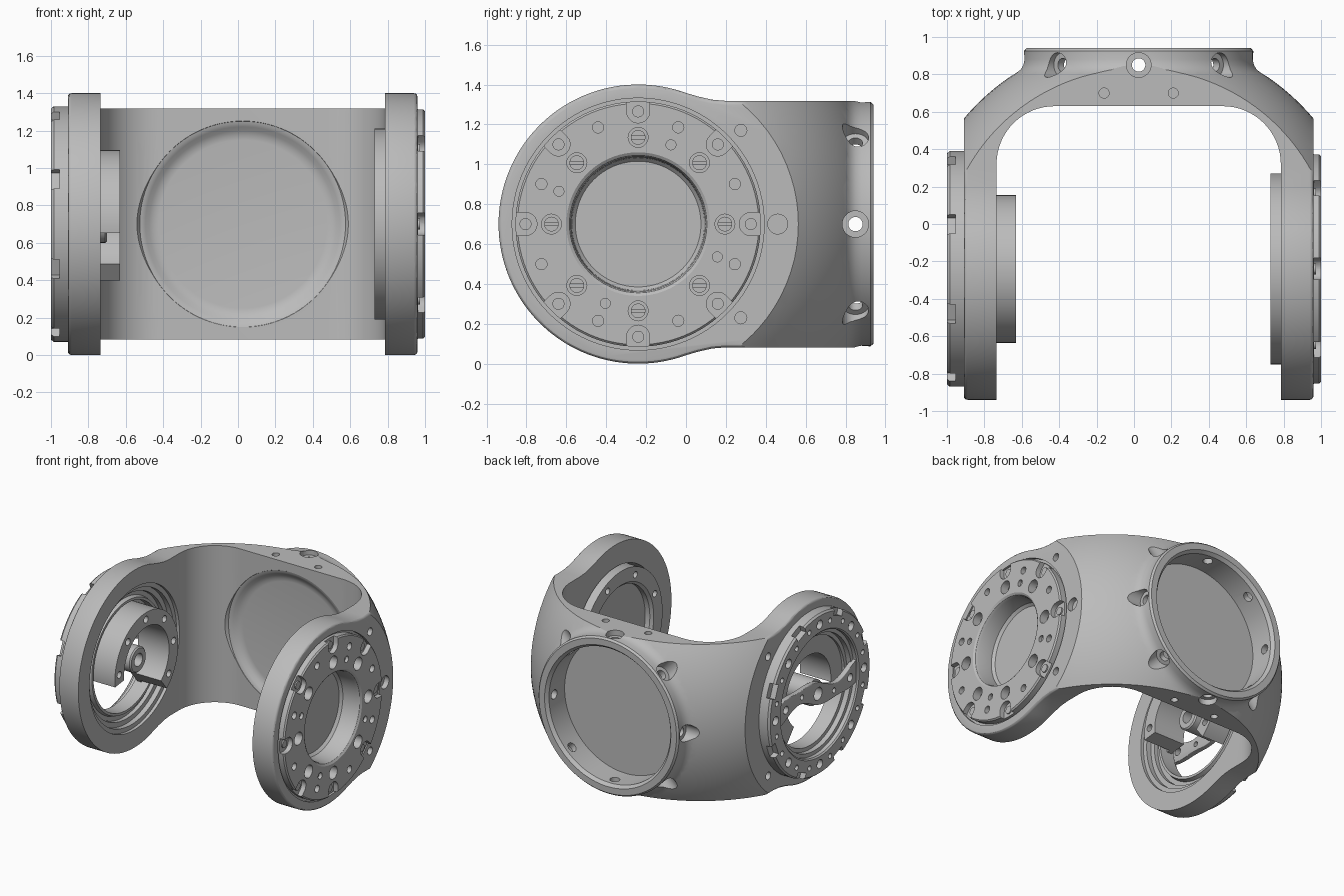
import bpy, bmesh, math
from mathutils import Vector, Matrix

if "Cube" in bpy.data.objects:
    bpy.data.objects.remove(bpy.data.objects["Cube"])

grey = bpy.data.materials.new("cast_grey")
grey.use_nodes = True
grey.diffuse_color = (0.5, 0.5, 0.5, 1)
grey.node_tree.nodes["Principled BSDF"].inputs["Base Color"].default_value = (0.5, 0.5, 0.5, 1)

CX, CY, CZ = 0.025, -0.24, 0.70      # middle of the yoke, pivot axis of the ears


def place(axis, u, v, a):
    return {"x": (a, u, v), "y": (u, a, v), "z": (u, v, a)}[axis]


def finish(name, bm):
    bmesh.ops.recalc_face_normals(bm, faces=bm.faces[:])
    mesh = bpy.data.meshes.new(name)
    bm.to_mesh(mesh)
    bm.free()
    ob = bpy.data.objects.new(name, mesh)
    bpy.context.collection.objects.link(ob)
    mesh.materials.append(grey)
    return ob


def add_prism(bm, pts, axis, a, b):
    low = [bm.verts.new(place(axis, u, v, a)) for u, v in pts]
    high = [bm.verts.new(place(axis, u, v, b)) for u, v in pts]
    caps = [bm.faces.new(low), bm.faces.new(high)]
    for i in range(len(pts)):
        j = (i + 1) % len(pts)
        bm.faces.new((low[i], low[j], high[j], high[i]))
    return [e for f in caps for e in f.edges]


def arc(cu, cv, r, start, end, n):
    angles = [math.radians(start + (end - start) * i / n) for i in range(n + 1)]
    return [(cu + r * math.cos(t), cv + r * math.sin(t)) for t in angles]


def prism(name, pts, axis, a, b, bevel=0):
    bm = bmesh.new()
    rims = add_prism(bm, pts, axis, a, b)
    if bevel:
        bmesh.ops.recalc_face_normals(bm, faces=bm.faces[:])
        bmesh.ops.bevel(bm, geom=rims, offset=bevel, segments=3, profile=0.5, affect="EDGES")
    return finish(name, bm)


def add_rod(bm, p, q, r, n=20):
    p, q = Vector(p), Vector(q)
    turn = (q - p).to_track_quat("Z", "Y").to_matrix().to_4x4()
    bmesh.ops.create_cone(bm, cap_ends=True, segments=n, radius1=r, radius2=r,
                          depth=(q - p).length, matrix=Matrix.Translation((p + q) / 2) @ turn)


def add_box(bm, centre, size, tilt=0):
    m = (Matrix.Translation(centre) @ Matrix.Rotation(tilt, 4, "X")
         @ Matrix.Diagonal((*size, 1)))
    bmesh.ops.create_cube(bm, size=1, matrix=m)


def lathe(name, profile, axis, cu, cv, closed=False, n=96):
    """Turn (radius, position) points around an axis."""
    bm = bmesh.new()
    verts = [bm.verts.new(place(axis, cu + r, cv, a)) for r, a in profile]
    pairs = list(zip(verts, verts[1:])) + ([(verts[-1], verts[0])] if closed else [])
    edges = [bm.edges.new(p) for p in pairs]
    bmesh.ops.spin(bm, geom=verts + edges, cent=place(axis, cu, cv, 0),
                   axis=place(axis, 0, 0, 1), angle=math.tau, steps=n)
    bmesh.ops.remove_doubles(bm, verts=bm.verts[:], dist=0.0005)
    return finish(name, bm)


def boolean(ob, tool, op="DIFFERENCE"):
    mod = ob.modifiers.new("cut", "BOOLEAN")
    mod.operation, mod.object, mod.solver = op, tool, "EXACT"
    bpy.context.view_layer.objects.active = ob
    bpy.ops.object.modifier_apply(modifier=mod.name)
    bpy.data.objects.remove(tool)


def polar(r, deg):
    t = math.radians(deg)
    return CY + r * math.cos(t), CZ + r * math.sin(t)


# Yoke: a ball with a flared rear collar, trimmed to the ear silhouette
bm = bmesh.new()
bmesh.ops.create_uvsphere(bm, u_segments=128, v_segments=64, radius=1.22,
                          matrix=Matrix.Translation((CX, -0.22, CZ)))
yoke = finish("yoke", bm)
boolean(yoke, lathe("collar", [(0, 0.6), (0.66, 0.6), (0.66, 0.805), (0.635, 0.825),
                               (0.62, 0.85), (0.613, 0.88), (0.613, 0.925), (0.6, 0.94),
                               (0, 0.94)], "y", CX, CZ), "UNION")
side = arc(CY, CZ, 0.70, 70, 290, 80)
blend = [(0.06, 0.64), (0.13, 0.624), (0.2, 0.618), (0.99, 0.618)]
side += [(y, CZ - h) for y, h in blend] + [(y, CZ + h) for y, h in reversed(blend)]
boolean(yoke, prism("silhouette", side, "x", -0.91, 0.96, bevel=0.02), "INTERSECT")

# Hollow between the ears, rear pocket, and the shallow dish on the inner wall
inner = arc(0.475, 0.32, 0.31, 0, 90, 16) + arc(-0.425, 0.32, 0.31, 90, 180, 16)
boolean(yoke, prism("gap", inner + [(-0.735, -1.2), (0.785, -1.2)], "z", -0.2, 1.6))
boolean(yoke, lathe("pocket", [(0, 0.72), (0.53, 0.72), (0.53, 0.915), (0.555, 0.945),
                               (0.555, 1.3), (0, 1.3)], "y", CX, CZ))
boolean(yoke, lathe("dish", [(0, 0.675), (0.45, 0.675), (0.475, 0.672), (0.50, 0.66),
                             (0.52, 0.645), (0.535, 0.636), (0.55, 0.632), (0.57, 0.6),
                             (0, 0.6)], "y", CX, CZ))

# Stepped ear bores
boolean(yoke, lathe("left_bore", [(0, 0.7), (0.525, 0.7), (0.525, 0.94), (0.632, 0.94),
                                  (0.632, 1.1), (0, 1.1)], "x", CY, CZ))
boolean(yoke, lathe("right_bore", [(0, -0.7), (0.56, -0.7), (0.56, -0.76), (0.525, -0.76),
                                   (0.525, -0.80), (0.487, -0.80), (0.487, -1.1), (0, -1.1)],
                    "x", CY, CZ))

# Radial collar screw holes with counterbores, edge holes and ear holes
holes, bores = bmesh.new(), bmesh.new()
for k in range(8):
    t = math.radians(45 * k)
    ray = Vector((math.cos(t), 0, math.sin(t)))
    base = Vector((CX, 0.85, CZ))
    add_rod(holes, base + ray * 0.45, base + ray * 0.70, 0.036)
    add_rod(bores, base + ray * 0.575, base + ray * 0.85, 0.066, 28)
for x in (-0.16, 0.21):
    for z in (CZ - 0.618, CZ + 0.618):
        add_rod(holes, (x, 0.70, z - 0.07), (x, 0.70, z + 0.07), 0.027)
for z in (CZ - 0.47, CZ + 0.47):
    for x in (0.96, -0.91):
        add_rod(holes, (x - 0.06, 0.275, z), (x + 0.06, 0.275, z), 0.03)
add_rod(holes, (0.92, 0.46, CZ), (1.1, 0.46, CZ), 0.05)
boolean(yoke, finish("holes", holes))
boolean(yoke, finish("counterbores", bores))

# Closed flange on the left ear
flange = lathe("left_flange", [(0, 0.83), (0.315, 0.83), (0.333, 0.85), (0.337, 0.97), (0.345, 0.99),
                               (0.36, 1.0), (0.605, 1.0), (0.615, 0.99), (0.615, 0.935),
                               (0.51, 0.935), (0.51, 0.73), (0.40, 0.73), (0.38, 0.75),
                               (0.38, 0.79), (0, 0.79)], "x", CY, CZ)
bm = bmesh.new()
for k in range(8):
    a = 45 * k
    y, z = polar(0.435, a)
    add_rod(bm, (0.90, y, z), (1.1, y, z), 0.05)
    notch = arc(*polar(0.565, a), 0.058, a + 90, a + 270, 10)
    notch += arc(*polar(0.70, a), 0.058, a + 270, a + 450, 1)
    add_prism(bm, notch, "x", 0.962, 1.1)
    y, z = polar(0.525, a + 22.5)
    add_rod(bm, (0.96, y, z), (1.1, y, z), 0.028)
    y, z = polar(0.45, a + 22.5)
    add_rod(bm, (0.6, y, z), (0.76, y, z), 0.025)
for k in range(4):
    y, z = polar(0.43, 67.5 + 90 * k)
    add_rod(bm, (0.975, y, z), (1.1, y, z), 0.025)
boolean(flange, finish("flange_cuts", bm))

# Slotted screws and edge screws on the closed flange
bm, cut = bmesh.new(), bmesh.new()
for k in range(8):
    y, z = polar(0.435, 45 * k)
    add_rod(bm, (0.88, y, z), (0.945, y, z), 0.037)
    add_box(cut, (0.945, y, z), (0.03, 0.09, 0.014))
    y, z = polar(0.565, 45 * k)
    add_rod(bm, (0.94, y, z), (0.972, y, z), 0.03)
screws = finish("flange_screws", bm)
boolean(screws, finish("slots", cut))

# Open bearing ring on the right ear
ring = lathe("right_bearing_ring", [(0.63, -0.90), (0.63, -0.985), (0.618, -1.0), (0.49, -1.0),
                                    (0.48, -0.99), (0.48, -0.96), (0.45, -0.96), (0.45, -0.92),
                                    (0.42, -0.92), (0.42, -0.80), (0.44, -0.80), (0.45, -0.83),
                                    (0.485, -0.83), (0.485, -0.90)], "x", CY, CZ, closed=True)
bm = bmesh.new()
for k in range(8):
    a = 45 * k + 22.5
    y, z = polar(0.625, a)
    add_box(bm, (-1.005, y, z), (0.1, 0.09, 0.11), math.radians(a))
    for d in (-22.5, -9, 9):
        y, z = polar(0.55, a + d)
        add_rod(bm, (-1.1, y, z), (-0.96, y, z), 0.035 if d == -22.5 else 0.02)
boolean(ring, finish("ring_cuts", bm))

# Part-circle hub wall inside the bearing, on a thin web
hub = lathe("hub_wall", [(0.395, -0.63), (0.28, -0.63), (0.28, -0.90), (0.43, -0.90),
                         (0.43, -0.86), (0.395, -0.86)], "x", CY, CZ, closed=True)
boolean(hub, prism("hub_gap", [(CY, CZ)] + arc(CY, CZ, 0.7, 187, 310, 8), "x", -1.1, -0.5))
bm = bmesh.new()
for k in range(6):
    y, z = polar(0.34, -35 + 42 * k)
    add_rod(bm, (-0.7, y, z), (-0.5, y, z), 0.027)
boolean(hub, finish("hub_holes", bm))

# Wavy cross bar with the centre tube
steps = [i / 16 - 1 for i in range(33)]
wave = [(u, 0.05 * math.sin(math.pi * u), 0.07 + 0.018 * math.cos(math.tau * u)) for u in steps]
top = [(CY + 0.475 * u, CZ + s + w) for u, s, w in wave]
low = [(CY + 0.475 * u, CZ + s - w) for u, s, w in wave]
bar = prism("cross_bar", top + low[::-1], "x", -0.985, -0.945, bevel=0.005)
bm = bmesh.new()
for u, r in ((0, 0.05), (0.4, 0.03), (-0.4, 0.03), (0.2, 0.02), (-0.2, 0.02)):
    z = CZ + 0.05 * math.sin(math.pi * u / 0.475)
    add_rod(bm, (-1.1, CY + u, z), (-0.9, CY + u, z), r)
boolean(bar, finish("bar_holes", bm))
lathe("centre_tube", [(0.10, -0.95), (0.10, -0.71), (0.09, -0.70), (0.05, -0.70), (0.05, -0.95)],
      "x", CY, CZ, closed=True, n=40)

# Smooth curved faces, keep machined edges crisp
for ob in bpy.context.collection.objects:
    if ob.type == "MESH" and grey.name in ob.data.materials:
        bpy.ops.object.select_all(action="DESELECT")
        ob.select_set(True)
        bpy.context.view_layer.objects.active = ob
        bpy.ops.object.shade_smooth_by_angle(angle=math.radians(30))
